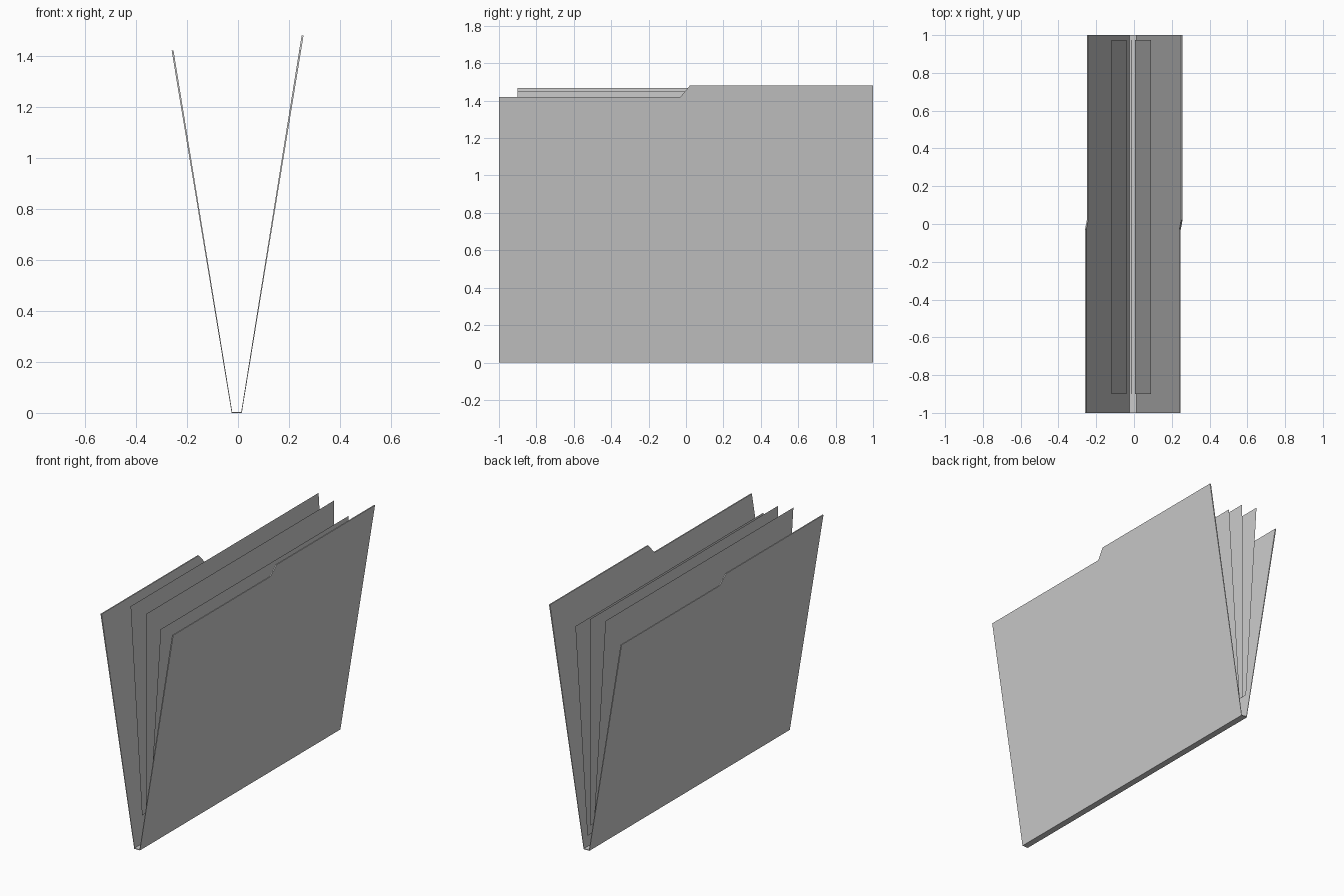
import bpy
import bmesh

cube = bpy.data.objects.get("Cube")
if cube:
    bpy.data.objects.remove(cube, do_unlink=True)

grey = bpy.data.materials.new("light_grey")
grey.use_nodes = True
colour = (0.6, 0.6, 0.6, 1)
grey.diffuse_color = colour
grey.node_tree.nodes["Principled BSDF"].inputs["Base Color"].default_value = colour


def finish(name, bm):
    bmesh.ops.recalc_face_normals(bm, faces=bm.faces)
    mesh = bpy.data.meshes.new(name)
    bm.to_mesh(mesh)
    bm.free()
    mesh.materials.append(grey)
    obj = bpy.data.objects.new(name, mesh)
    bpy.context.collection.objects.link(obj)
    return obj


def cover(name, side, foot, slope, front_top, back_top):
    """Leaning card with a stepped top edge, slightly thicker at the top."""
    outline = [(-1, 0), (1, 0), (1, back_top), (0.02, back_top),
               (-0.03, front_top), (-1, front_top)]
    bm = bmesh.new()
    outer, inner = [], []
    for y, z in outline:
        x = foot + slope * z
        thick = 0.003 + 0.003 * z
        outer.append(bm.verts.new((side * x, y, z)))
        inner.append(bm.verts.new((side * (x - thick), y, z)))
    bm.faces.new(outer)
    bm.faces.new(inner[::-1])
    for i in range(len(outline)):
        j = (i + 1) % len(outline)
        bm.faces.new((outer[i], inner[i], inner[j], outer[j]))
    return finish(name, bm)


def sheet(name, bottom, top):
    """Single flat sheet between a bottom and a top (x, z) edge."""
    bm = bmesh.new()
    corners = [(bottom, -0.9), (bottom, 0.975), (top, 0.975), (top, -0.9)]
    bm.faces.new([bm.verts.new((x, y, z)) for (x, z), y in corners])
    return finish(name, bm)


# Two covers, with the raised tab at opposite ends
cover("left_cover", 1, 0.015, 0.1635, 1.42, 1.48)
cover("right_cover", -1, 0.025, 0.1655, 1.42, 1.36)

# Narrow spine joining the covers
bm = bmesh.new()
bmesh.ops.create_cube(bm, size=1)
bmesh.ops.scale(bm, vec=(0.04, 2, 0.004), verts=bm.verts)
bmesh.ops.translate(bm, vec=(-0.005, 0, 0.002), verts=bm.verts)
finish("spine", bm)

# Loose sheets fanned out inside
sheet("left_sheet", (0.006, 0.077), (0.09, 1.378))
sheet("middle_sheet", (-0.014, 0.146), (-0.011, 1.448))
sheet("right_sheet", (-0.04, 0.168), (-0.12, 1.467))
